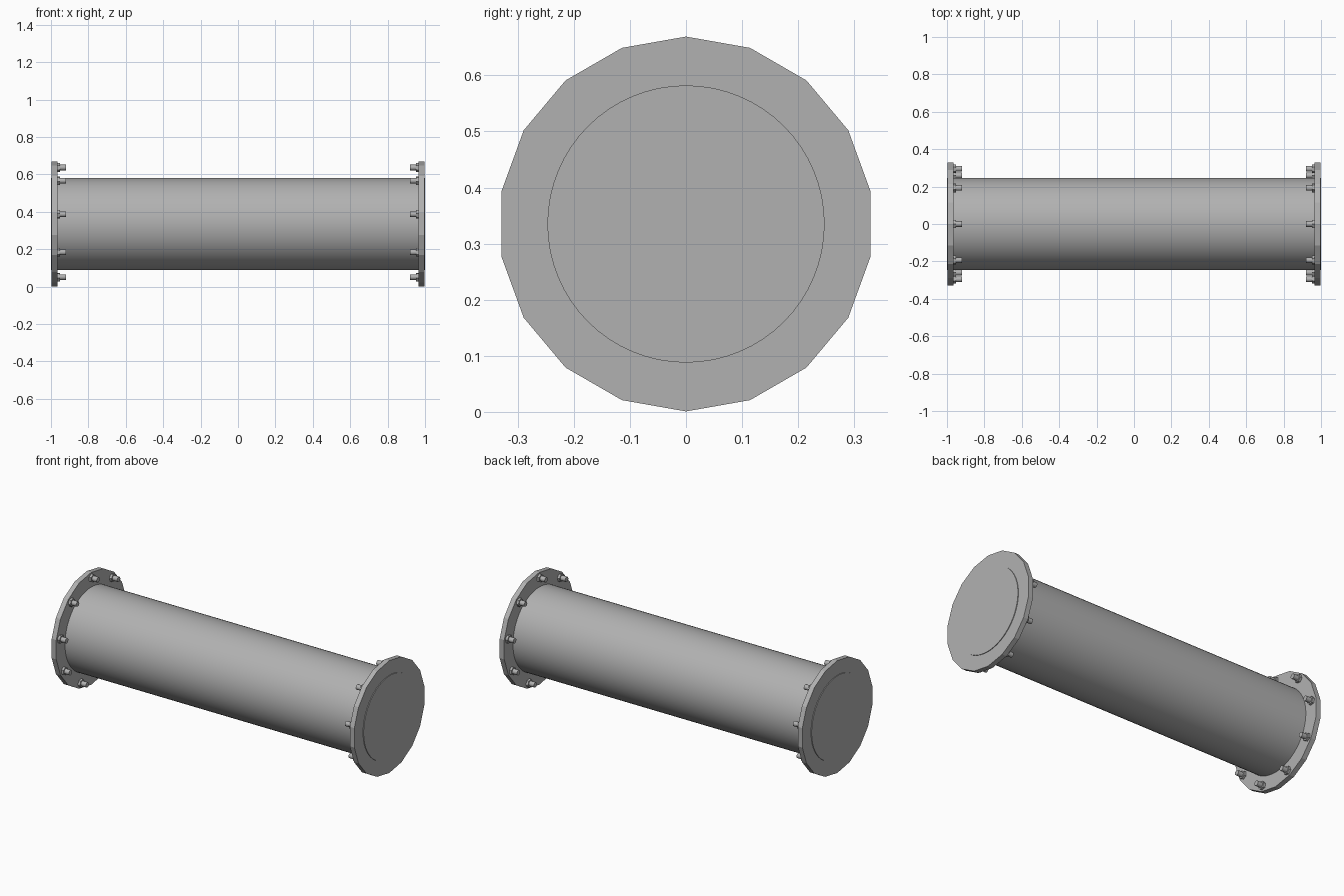
import bpy, math
from mathutils import Matrix

if "Cube" in bpy.data.objects:
    bpy.data.objects.remove(bpy.data.objects["Cube"])

CZ = 0.335          # height of the pipe axis
BOLTS = 9

steel = bpy.data.materials.new("dark_steel")
steel.diffuse_color = (0.44, 0.44, 0.44, 1)
steel.use_nodes = True
steel.node_tree.nodes["Principled BSDF"].inputs["Base Color"].default_value = steel.diffuse_color


def cyl(name, r, x0, x1, sides, y=0.0, z=CZ, turn=0.0, smooth=False):
    """Capped cylinder along x; with turn = 0 a corner points straight up."""
    bpy.ops.mesh.primitive_cylinder_add(vertices=sides, radius=r, depth=abs(x1 - x0))
    ob = bpy.context.object
    ob.name = name
    # local y becomes world z, local z becomes world x
    m = Matrix(((0, 0, 1, 0), (1, 0, 0, 0), (0, 1, 0, 0), (0, 0, 0, 1)))
    ob.data.transform(m @ Matrix.Rotation(turn, 4, 'Z'))
    ob.location = ((x0 + x1) / 2, y, z)
    ob.data.materials.append(steel)
    if smooth:
        bpy.ops.object.shade_smooth_by_angle(angle=math.radians(35))
    return ob


# Main pipe, running just through both flanges
cyl("pipe", 0.247, -1.0, 1.0, 64, smooth=True)

for s, side in ((-1, "left"), (1, "right")):
    # Flange plate
    cyl(side + "_flange", 0.334, s * 0.966, s * 0.996, 18)
    # Ring of bolts: hex nut and threaded end
    for i in range(BOLTS):
        a = 2 * math.pi * i / BOLTS
        y, z = 0.300 * math.sin(a), CZ + 0.302 * math.cos(a)
        tag = f"{side}_{i + 1}"
        cyl("nut_" + tag, 0.024, s * 0.970, s * 0.952, 6, y, z, turn=-a)
        cyl("bolt_" + tag, 0.015, s * 0.960, s * 0.920, 12, y, z, smooth=True)
